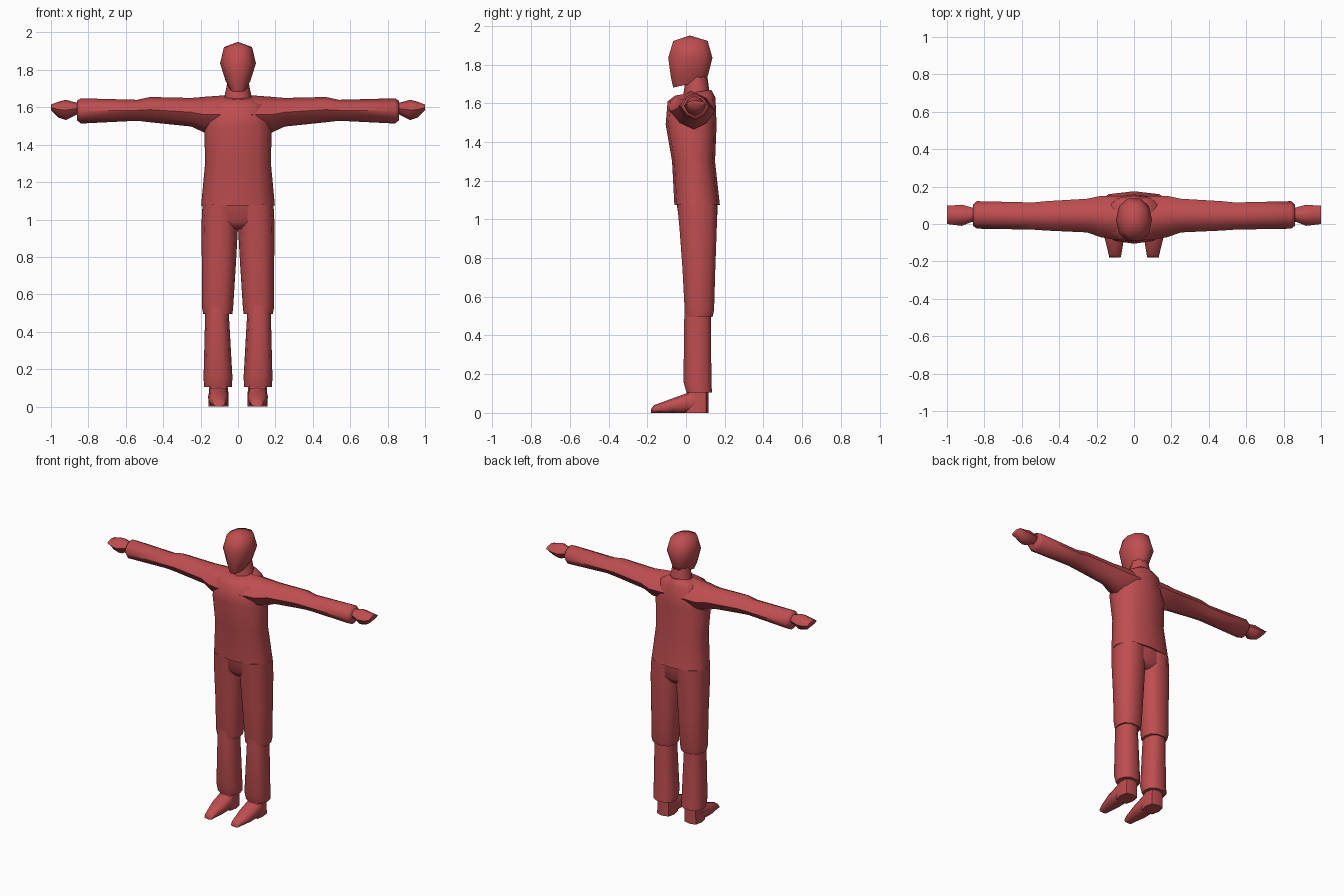
import bpy
import bmesh
import math
from mathutils import Vector

default_cube = bpy.data.objects.get("Cube")
if default_cube:
    bpy.data.objects.remove(default_cube, do_unlink=True)

# One flat colour for the whole figure
material = bpy.data.materials.new("brick red")
material.use_nodes = True
colour = (0.52, 0.075, 0.08, 1)
material.diffuse_color = colour
material.node_tree.nodes["Principled BSDF"].inputs["Base Color"].default_value = colour


def signed_power(value, power):
    return math.copysign(abs(value) ** power, value)


def loft(name, axis, rings, sides=12, power=1.0, mirrored=False, closed=(True, True)):
    """Skin closed rings along an axis.

    Each ring is (position, low_u, high_u, low_v, high_v[, tilt]); tilt lifts
    the high_v side and lowers the low_v side along the axis.
    A power below one gives boxy rings, above one gives diamond rings.
    """
    mesh_builder = bmesh.new()
    loops = []
    for position, low_u, high_u, low_v, high_v, *extra in rings:
        tilt = extra[0] if extra else 0
        loop = []
        for index in range(sides):
            angle = math.tau * index / sides
            across = signed_power(math.cos(angle), power)
            along = signed_power(math.sin(angle), power)
            u = (low_u + high_u + (high_u - low_u) * across) / 2
            v = (low_v + high_v + (high_v - low_v) * along) / 2
            w = position + tilt * along / 2
            point = {"x": (w, u, v), "y": (u, w, v), "z": (u, v, w)}[axis]
            loop.append(mesh_builder.verts.new(Vector(point)))
        loops.append(loop)
    for first, second in zip(loops, loops[1:]):
        for index in range(sides):
            after = (index + 1) % sides
            mesh_builder.faces.new((first[index], first[after], second[after], second[index]))
    for loop, is_closed in zip((loops[0], loops[-1]), closed):
        if is_closed:
            mesh_builder.faces.new(loop)
    bmesh.ops.remove_doubles(mesh_builder, verts=mesh_builder.verts, dist=0.0005)
    bmesh.ops.recalc_face_normals(mesh_builder, faces=mesh_builder.faces)

    mesh = bpy.data.meshes.new(name)
    mesh_builder.to_mesh(mesh)
    mesh_builder.free()
    mesh.materials.append(material)
    part = bpy.data.objects.new(name, mesh)
    bpy.context.collection.objects.link(part)
    if mirrored:
        part.modifiers.new("Mirror", "MIRROR")
    bpy.ops.object.select_all(action="DESELECT")
    part.select_set(True)
    bpy.context.view_layer.objects.active = part
    bpy.ops.object.shade_smooth_by_angle(angle=math.radians(60))
    return part


def centred(position, half_width, back_and_front, tilt=0):
    """Ring that is symmetric about the middle of the body."""
    return (position, -half_width, half_width, *back_and_front, tilt)


# Head with a slanted jaw, and neck
loft("head", "z", [
    centred(1.70, .045, (-.07, .11), .04),
    centred(1.74, .066, (-.082, .12), .02),
    centred(1.835, .096, (-.097, .142)),
    centred(1.922, .075, (-.07, .116)),
    centred(1.95, 0, (.02, .02)),
], sides=10, power=.9)
loft("neck", "z", [
    centred(1.62, .08, (-.02, .13)),
    centred(1.67, .07, (-.01, .12)),
    centred(1.74, .055, (0, .11)),
], sides=8)

# Sweater body with a sloping collar
loft("sweater_body", "z", [
    centred(1.075, .197, (-.06, .175)),
    centred(1.3, .176, (-.072, .15)),
    centred(1.49, .18, (-.105, .158)),
    centred(1.62, .145, (-.095, .152), .02),
    centred(1.655, .078, (-.055, .13), .03),
], power=.8)

# Sleeves, bulging slightly above the elbow, with a tapered cuff
loft("sleeves", "x", [
    (.07, -.09, .15, 1.46, 1.664),
    (.18, -.07, .15, 1.465, 1.656),
    (.25, -.045, .135, 1.497, 1.65),
    (.47, -.035, .122, 1.52, 1.655),
    (.54, -.03, .115, 1.528, 1.64),
    (.84, -.025, .122, 1.513, 1.648),
    (.86, -.01, .105, 1.53, 1.635),
], sides=8, power=1.3, mirrored=True)

# Hands, narrow at the wrist and flattened at the fingertips
loft("hands", "x", [
    (.84, .01, .085, 1.565, 1.625),
    (.865, .012, .088, 1.56, 1.625),
    (.92, -.01, .103, 1.532, 1.64),
    (.96, -.005, .1, 1.545, 1.63),
    (1.0, 0, .1, 1.583, 1.615),
], sides=8, power=1.3, mirrored=True)

# Trousers: hips, thighs that overhang the knee, and shins
loft("hips", "z", [
    centred(.95, .15, (-.005, .13)),
    centred(.99, .192, (-.036, .16)),
    centred(1.1, .19, (-.05, .165)),
], power=.8)
loft("thighs", "z", [
    (1.08, 0, .19, -.05, .165),
    (.96, 0, .196, -.038, .163),
    (.75, .012, .193, -.022, .155),
    (.53, .026, .193, -.01, .148),
    (.495, .03, .186, -.005, .14),
], sides=10, power=.8, mirrored=True)
loft("shins", "z", [
    (.55, .05, .176, -.01, .13),
    (.48, .048, .176, -.012, .132),
    (.16, .03, .184, -.016, .134),
    (.105, .032, .182, 0, .137),
], sides=10, power=.8, mirrored=True)

# Feet: an upright heel and a wedge running out to the toes
loft("ankles", "z", [
    (0, .05, .158, -.01, .115),
    (.08, .052, .156, -.005, .115),
    (.14, .06, .15, .015, .115),
], sides=8, power=.6, mirrored=True)
loft("toes", "y", [
    (.05, .052, .158, 0, .125),
    (0, .05, .16, 0, .1),
    (-.07, .052, .158, 0, .075),
    (-.165, .068, .135, 0, .04),
    (-.18, .072, .132, 0, .02),
], sides=8, power=.7, mirrored=True)
